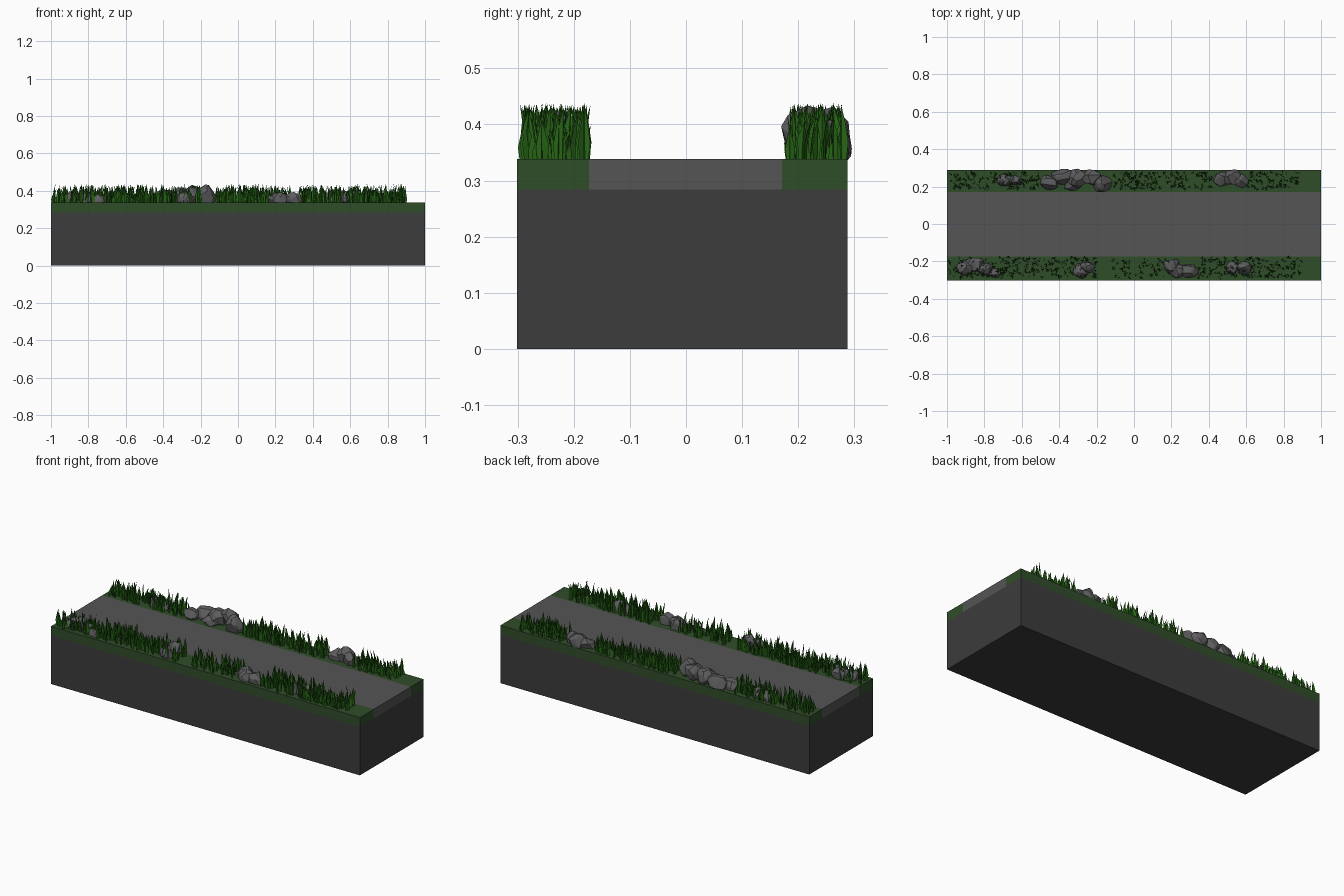
import bpy, bmesh, math, random
from mathutils import Vector

random.seed(7)
TOP = 0.338


def material(name, rgb):
    m = bpy.data.materials.new(name)
    m.diffuse_color = (*rgb, 1)
    return m


STONE = material("dark_stone", (0.045, 0.045, 0.045))
ROAD = material("road_grey", (0.09, 0.09, 0.09))
ROCK = material("rock_grey", (0.11, 0.11, 0.115))
TURF = material("turf_green", (0.03, 0.075, 0.022))
BLADE = material("blade_green", (0.02, 0.13, 0.008))


def finish(bm, name, mat):
    mesh = bpy.data.meshes.new(name)
    bm.to_mesh(mesh)
    bm.free()
    mesh.materials.append(mat)
    obj = bpy.data.objects.new(name, mesh)
    bpy.context.collection.objects.link(obj)
    return obj


def box(name, y0, y1, z0, z1, mat):
    bm = bmesh.new()
    bmesh.ops.create_cube(bm, size=1)
    for v in bm.verts:
        v.co = (v.co.x * 2, (y0 + y1) / 2 + v.co.y * (y1 - y0),
                (z0 + z1) / 2 + v.co.z * (z1 - z0))
    finish(bm, name, mat)


# Ground slab, road and the two verges
box("ground_slab", -0.301, 0.288, 0, 0.284, STONE)
box("road", -0.173, 0.171, 0.284, TOP, ROAD)
box("front_verge", -0.301, -0.173, 0.284, TOP, TURF)
box("back_verge", 0.171, 0.288, 0.284, TOP, TURF)


# Faceted boulders: x, y, z centre, then x, y, z radius
rocks = [
    (-0.69, 0.235, 0.345, 0.045, 0.035, 0.045), (-0.635, 0.23, 0.345, 0.04, 0.03, 0.045),
    (-0.45, 0.225, 0.35, 0.055, 0.04, 0.045), (-0.38, 0.255, 0.36, 0.065, 0.043, 0.05),
    (-0.30, 0.245, 0.37, 0.06, 0.05, 0.05), (-0.33, 0.215, 0.35, 0.055, 0.035, 0.04),
    (-0.23, 0.25, 0.385, 0.055, 0.045, 0.05), (-0.17, 0.215, 0.37, 0.055, 0.047, 0.06),
    (0.47, 0.24, 0.35, 0.05, 0.04, 0.045), (0.525, 0.25, 0.36, 0.05, 0.045, 0.05),
    (0.57, 0.23, 0.355, 0.042, 0.04, 0.045),
    (-0.90, -0.235, 0.35, 0.05, 0.04, 0.045), (-0.85, -0.215, 0.355, 0.05, 0.04, 0.045),
    (-0.80, -0.24, 0.345, 0.045, 0.035, 0.045), (-0.745, -0.262, 0.345, 0.035, 0.025, 0.04),
    (-0.28, -0.25, 0.355, 0.045, 0.04, 0.045), (-0.245, -0.23, 0.38, 0.042, 0.035, 0.045),
    (0.20, -0.22, 0.35, 0.045, 0.045, 0.045), (0.23, -0.25, 0.35, 0.045, 0.04, 0.045),
    (0.295, -0.25, 0.35, 0.05, 0.04, 0.045),
    (0.53, -0.235, 0.35, 0.04, 0.037, 0.04), (0.59, -0.235, 0.355, 0.042, 0.035, 0.045),
]
for i, (x, y, z, rx, ry, rz) in enumerate(rocks):
    bm = bmesh.new()
    for _ in range(34):
        d = Vector([random.gauss(0, 1) for _ in range(3)]).normalized()
        d *= random.uniform(0.95, 1.08)
        bm.verts.new((x + rx * d.x, y + ry * d.y, z + rz * d.z))
    res = bmesh.ops.convex_hull(bm, input=bm.verts)
    loose = [v for v in bm.verts if not v.link_faces]
    bmesh.ops.delete(bm, geom=loose, context='VERTS')
    finish(bm, f"rock_{i + 1}", ROCK)


def blade(bm, x, y, h):
    """A folded, slightly leaning leaf that tapers to a point."""
    a = random.uniform(0, 2 * math.pi)
    side = Vector((math.cos(a), math.sin(a), 0))
    out = Vector((-side.y, side.x, 0))
    w, lean = random.uniform(0.008, 0.012), random.uniform(0, 0.012)
    rows = []
    for t, k in ((0, 0.7), (0.35, 1.0), (0.7, 0.6)):
        c = Vector((x, y, TOP - 0.004 + h * t)) + out * lean * t * t
        rows.append([bm.verts.new(c + side * s * w * k - out * abs(s) * w * 0.6 * k)
                     for s in (-1, 0, 1)])
    tip = bm.verts.new(Vector((x, y, TOP + h)) + out * lean)
    for lo, hi in zip(rows, rows[1:]):
        for j in (0, 1):
            bm.faces.new((lo[j], lo[j + 1], hi[j + 1], hi[j]))
    for j in (0, 1):
        bm.faces.new((rows[-1][j], rows[-1][j + 1], tip))


# Grass patches: name, x range, y range, blade count
patches = [
    ("back_grass_left", -0.98, -0.50, 0.185, 0.278, 150),
    ("back_grass_middle", -0.11, 0.42, 0.185, 0.278, 170),
    ("back_grass_right", 0.60, 0.88, 0.185, 0.278, 85),
    ("front_grass_left", -0.99, -0.70, -0.288, -0.178, 90),
    ("front_grass_centre", -0.70, -0.20, -0.288, -0.178, 170),
    ("front_grass_middle", -0.12, 0.18, -0.288, -0.185, 70),
    ("front_grass_right", 0.34, 0.91, -0.288, -0.178, 180),
]
for name, x0, x1, y0, y1, n in patches:
    bm = bmesh.new()
    for _ in range(n):
        blade(bm, random.uniform(x0, x1), random.uniform(y0, y1),
              random.uniform(0.04, 0.1))
    finish(bm, name, BLADE)
